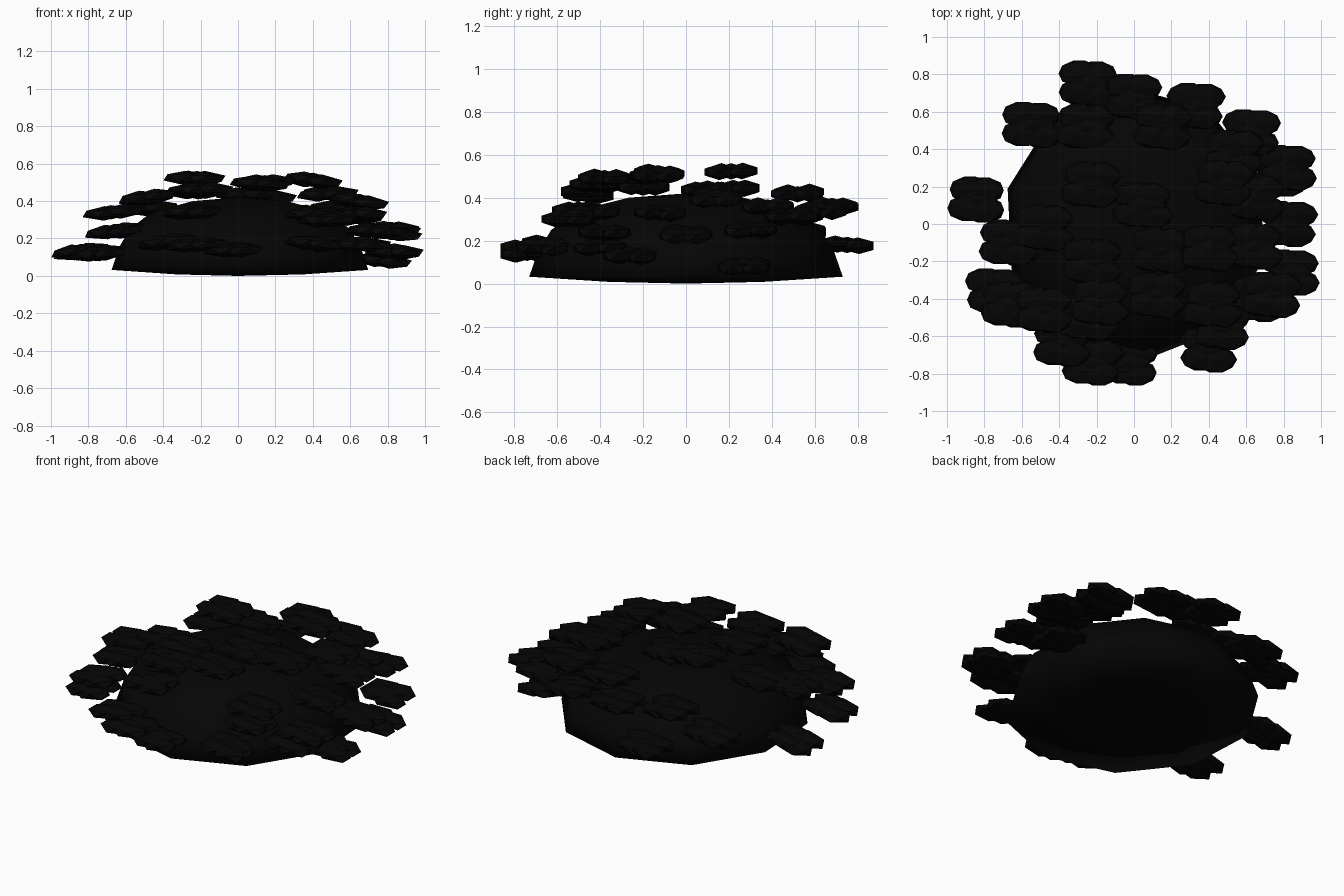
import bpy, bmesh, math, random
from mathutils import Matrix, Vector

if "Cube" in bpy.data.objects:
    bpy.data.objects.remove(bpy.data.objects["Cube"])

random.seed(4)
mat = bpy.data.materials.new("near_black")
mat.diffuse_color = (0.0015, 0.0015, 0.0015, 1)
mat.use_nodes = True
mat.node_tree.nodes["Principled BSDF"].inputs["Base Color"].default_value = mat.diffuse_color


def finish(bm, name):
    me = bpy.data.meshes.new(name)
    bm.to_mesh(me)
    bm.free()
    ob = bpy.data.objects.new(name, me)
    bpy.context.collection.objects.link(ob)
    me.materials.append(mat)
    return ob


# Dome body: ten-sided lathe of (radius, height), shallow bowl underneath
profile = [(0.35, 0.008), (0.71, 0.032), (0.67, 0.15), (0.61, 0.25), (0.49, 0.34), (0.26, 0.40)]
SEG = 10
bm = bmesh.new()
rings = []
for r, z in profile:
    ring = []
    for i in range(SEG):
        a = 2 * math.pi * i / SEG - math.radians(51)
        ring.append(bm.verts.new((r * math.cos(a) + 0.01, r * math.sin(a) * 1.03, z)))
    rings.append(ring)
low, high = bm.verts.new((0, 0, 0)), bm.verts.new((0, 0, 0.42))
for a, b in zip(rings, rings[1:]):
    for i in range(SEG):
        j = (i + 1) % SEG
        bm.faces.new((a[i], a[j], b[j], b[i]))
for i in range(SEG):
    j = (i + 1) % SEG
    bm.faces.new((low, rings[0][j], rings[0][i]))
    bm.faces.new((high, rings[-1][i], rings[-1][j]))
for f in bm.faces:
    f.smooth = True
bmesh.ops.recalc_face_normals(bm, faces=bm.faces)
finish(bm, "dome_body")


# Leaf cluster: overlapping flattened low-poly pads, slightly tilted
def cluster(n, x, y, z):
    bm = bmesh.new()
    tilt = Matrix.Rotation(math.radians(random.uniform(-4, 4) + 6 * x), 4, 'Y')
    for dx, dy in ((-0.045, 0.055), (0.045, 0.05), (-0.05, -0.045), (0.04, -0.055), (0, 0)):
        off = Vector((dx + random.uniform(-.01, .01), dy, random.uniform(-.006, .006)))
        m = (Matrix.Translation((x, y, z)) @ tilt @ Matrix.Translation(off)
             @ Matrix.Diagonal((0.125, 0.08, 0.038, 1)))
        bmesh.ops.create_icosphere(bm, subdivisions=1, radius=1, matrix=m)
    finish(bm, f"leaf_cluster_{n:02d}")


spots = [
    # lower rim
    (-.24, .75, .18), (.82, .30, .25), (.78, .27, .08), (.82, .0, .23), (.84, -.26, .13),
    (.74, -.38, .24), (.66, -.40, .17), (.40, -.67, .17), (-.02, -.74, .14), (-.22, -.74, .17),
    (-.38, -.64, .18), (-.74, -.36, .12), (-.84, .13, .13),
    # middle band
    (.0, .68, .36), (.33, .63, .34), (.62, .49, .31), (-.54, .53, .24),
    (-.66, -.43, .24), (-.67, -.10, .34), (.47, -.55, .30), (.42, -.43, .33),
    (.65, .14, .40), (.64, -.12, .33), (-.48, -.02, .36), (-.25, .52, .32),
    (.54, .38, .36),
    # upper canopy
    (-.23, .21, .52), (.12, -.38, .49), (.40, -.13, .51), (-.48, -.46, .42),
    (.48, .22, .44), (-.22, -.20, .45), (.05, .10, .44), (.15, .52, .42),
    (-.18, -.42, .46), (.15, -.14, .50), (-.25, -.50, .34),
]
for n, p in enumerate(spots):
    cluster(n, *p)
